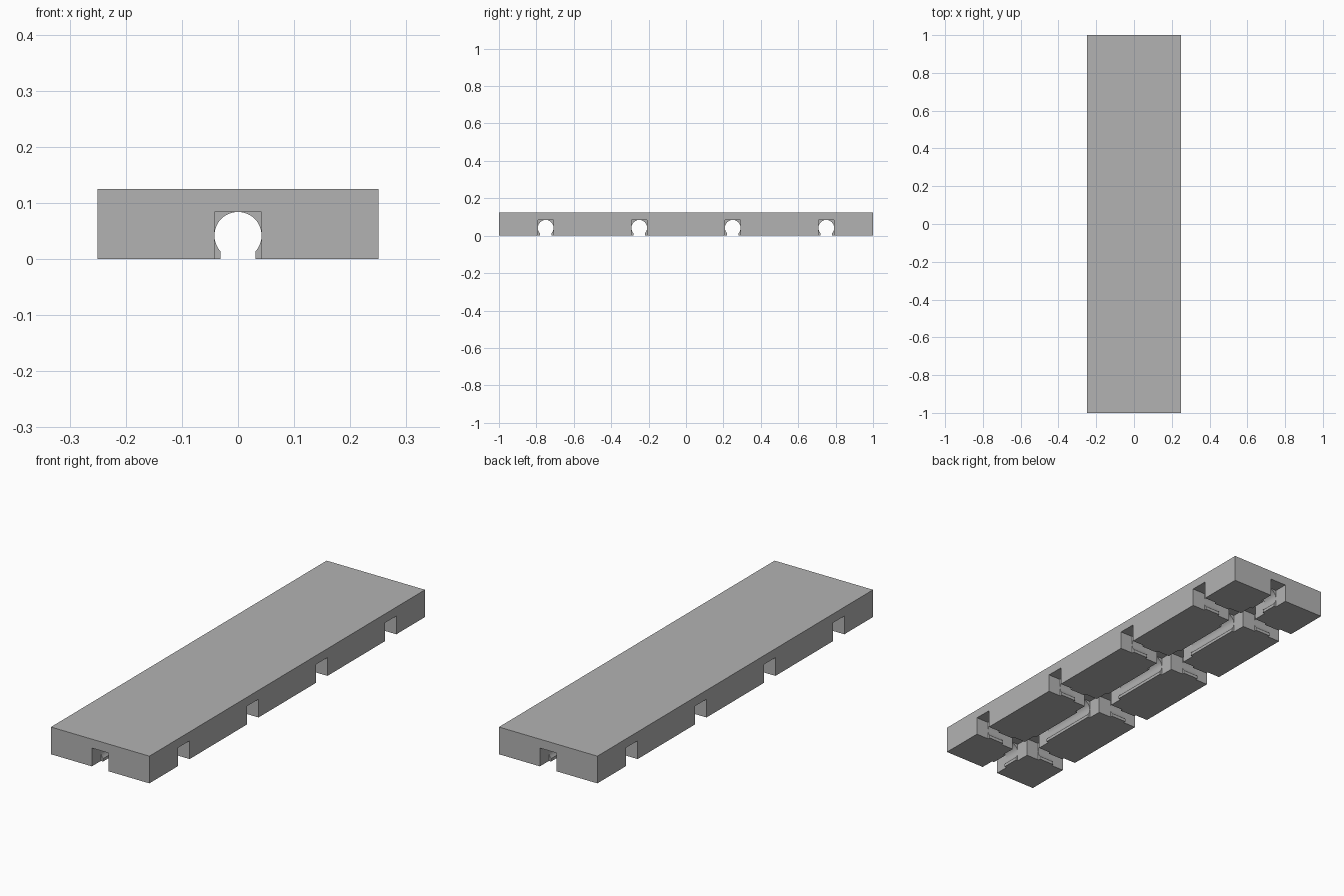
import bpy, bmesh, math
from mathutils import Matrix, Vector

if "Cube" in bpy.data.objects:
    bpy.data.objects.remove(bpy.data.objects["Cube"])

LENGTH, WIDTH, HEIGHT = 2.0, 0.5, 0.125
R = 0.042                # half width of the channels, radius of the round bore
SLOT = 0.031             # half width of the slot under the bore
MARGIN = 0.065           # plain square stretch at each end of a channel piece
CROSSINGS = [-0.75, -0.25, 0.25, 0.75]

grey = bpy.data.materials.new("plain_grey")
grey.use_nodes = True
grey.diffuse_color = (0.45, 0.45, 0.45, 1)
grey.node_tree.nodes["Principled BSDF"].inputs["Base Color"].default_value = grey.diffuse_color


def add_object(name, bm):
    bmesh.ops.recalc_face_normals(bm, faces=bm.faces)
    mesh = bpy.data.meshes.new(name)
    bm.to_mesh(mesh)
    bm.free()
    mesh.materials.append(grey)
    obj = bpy.data.objects.new(name, mesh)
    bpy.context.collection.objects.link(obj)
    return obj


def box(name, size, centre):
    bm = bmesh.new()
    bmesh.ops.create_cube(bm, size=1)
    bmesh.ops.scale(bm, vec=size, verts=bm.verts)
    bmesh.ops.translate(bm, vec=centre, verts=bm.verts)
    return add_object(name, bm)


def activate(obj):
    bpy.ops.object.select_all(action='DESELECT')
    obj.select_set(True)
    bpy.context.view_layer.objects.active = obj


def arc(start, end, steps=12):
    angles = [start + (end - start) * i / steps for i in range(steps + 1)]
    return [(R * math.cos(a), R + R * math.sin(a)) for a in angles]


# Slab with square channels cut into the underside
slab = box("slab", (WIDTH, LENGTH, HEIGHT), (0, 0, HEIGHT / 2))
cutters = [box("long_channel_cutter", (2 * R, LENGTH + 0.2, 4 * R), (0, 0, 0))]
cutters += [box("cross_channel_cutter", (WIDTH + 0.2, 2 * R, 4 * R), (0, y, 0)) for y in CROSSINGS]
activate(slab)
for cutter in cutters:
    cutter.hide_render = True
    mod = slab.modifiers.new("channel", 'BOOLEAN')
    mod.operation = 'DIFFERENCE'
    mod.solver = 'EXACT'
    mod.object = cutter
    bpy.ops.object.modifier_apply(modifier=mod.name)
    bpy.data.objects.remove(cutter)

# Guide cross-sections: lower lip and upper corner fillet of the round bore
LIP = [(R, 0), (SLOT, 0)] + arc(-math.acos(SLOT / R), 0)
FILLET = arc(0, math.pi / 2) + [(R, 2 * R)]


def guide(name, centre, length, along_x):
    """A pair of mirrored guides that turn a square channel into a round bore."""
    bm = bmesh.new()
    for side in (-1, 1):
        for profile in (LIP, FILLET):
            verts = [bm.verts.new((side * x, -length / 2, z)) for x, z in profile]
            face = bm.faces.new(verts)
            new = bmesh.ops.extrude_face_region(bm, geom=[face], use_keep_orig=True)
            moved = [v for v in new["geom"] if isinstance(v, bmesh.types.BMVert)]
            bmesh.ops.translate(bm, vec=(0, length, 0), verts=moved)
    turn = Matrix.Rotation(math.pi / 2 if along_x else 0, 4, 'Z')
    bmesh.ops.transform(bm, matrix=Matrix.Translation(Vector(centre)) @ turn, verts=bm.verts)
    obj = add_object(name, bm)
    activate(obj)
    bpy.ops.object.shade_smooth_by_angle(angle=math.radians(30))


# Guides along the long channel, between the crossings and at both ends
stops = [-LENGTH / 2 - R] + CROSSINGS + [LENGTH / 2 + R]
for a, b in zip(stops, stops[1:]):
    start, end = a + R + MARGIN, b - R - MARGIN
    guide("long_channel_guide", (0, (start + end) / 2, 0), end - start, False)

# Guides in each arm of the cross channels
arm = WIDTH / 2 - R - 2 * MARGIN
for y in CROSSINGS:
    for side in (-1, 1):
        guide("cross_channel_guide", (side * (WIDTH / 2 + R) / 2, y, 0), arm, True)
